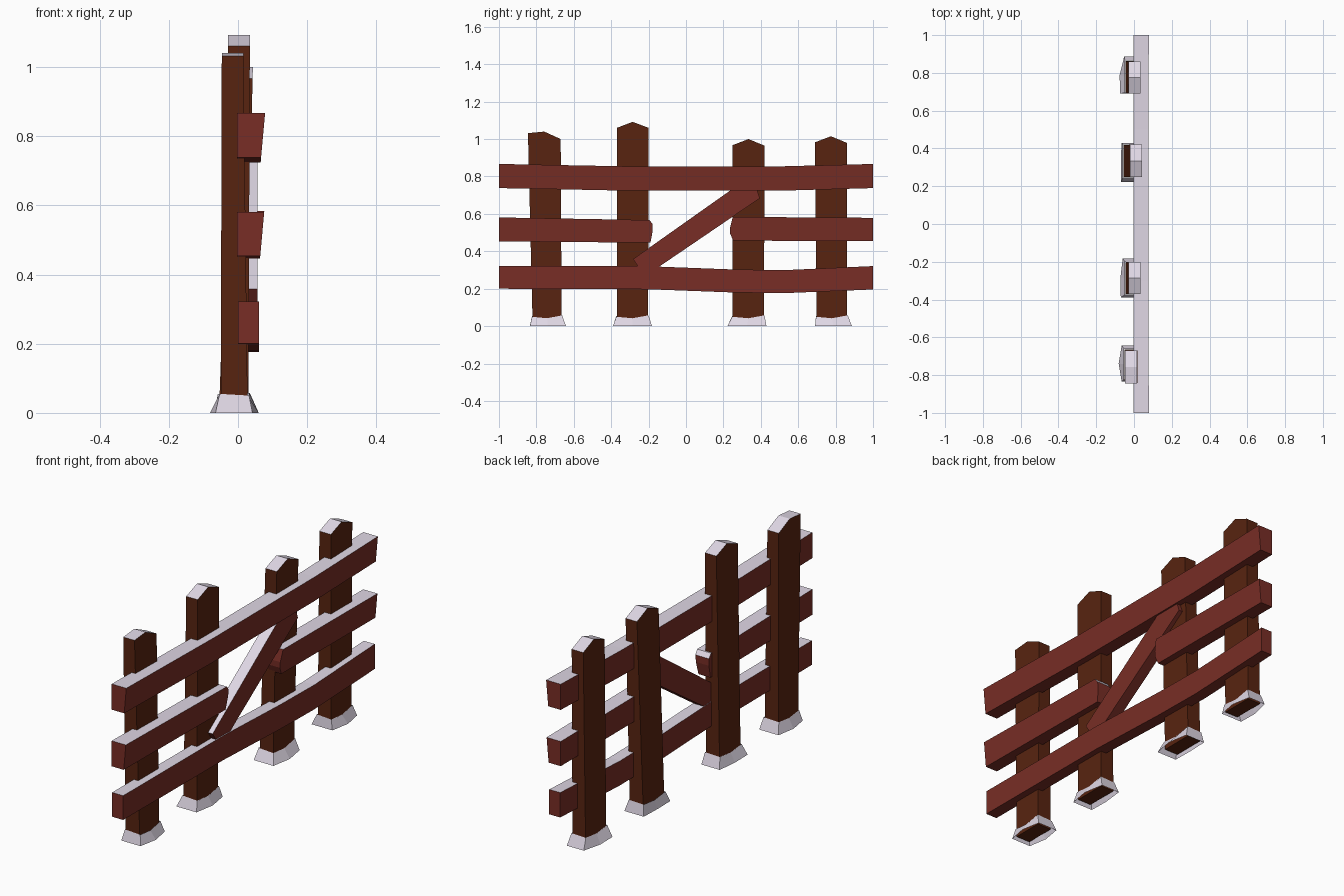
import bpy, bmesh

if "Cube" in bpy.data.objects:
    bpy.data.objects.remove(bpy.data.objects["Cube"])

def material(name, rgb):
    m = bpy.data.materials.new(name)
    m.diffuse_color = (*rgb, 1)
    m.use_nodes = True
    m.node_tree.nodes["Principled BSDF"].inputs["Base Color"].default_value = m.diffuse_color
    return m

BROWN = material("dark_brown_wood", (0.098, 0.0175, 0.0053))
RED = material("red_brown_wood", (0.19, 0.027, 0.019))
SNOW = material("snow", (0.74, 0.68, 0.78))

def finish(name, bm, mats):
    bmesh.ops.recalc_face_normals(bm, faces=bm.faces[:])
    # upward faces carry snow
    if len(mats) > 1:
        for f in bm.faces:
            f.normal_update()
            f.material_index = 1 if f.normal.z > 0.5 else 0
    me = bpy.data.meshes.new(name)
    bm.to_mesh(me)
    bm.free()
    for m in mats:
        me.materials.append(m)
    ob = bpy.data.objects.new(name, me)
    bpy.context.collection.objects.link(ob)

def loft(name, a, b, mats, caps=True):
    bm = bmesh.new()
    va = [bm.verts.new(p) for p in a]
    vb = [bm.verts.new(p) for p in b]
    n = len(va)
    for i in range(n):
        j = (i + 1) % n
        bm.faces.new((va[i], va[j], vb[j], vb[i]))
    if caps:
        bm.faces.new(va[::-1])
        bm.faces.new(vb)
    finish(name, bm, mats)

def board(name, outline, back, front, mats):
    """Side outline in (y, z), given depth by two functions of (y, z)."""
    loft(name, [(back(y, z), y, z) for y, z in outline],
         [(front(y, z), y, z) for y, z in outline], mats)

# posts: bottom y range, top y range, shoulder and peak heights, x range bottom, x range top
posts = [
    ((-.82, -.665), (-.845, -.67), (1.032, 1.04, 1.0), (-.05, .028), (-.047, .016)),
    ((-.37, -.203), (-.37, -.20), (1.06, 1.092, 1.06), (-.045, .03), (-.03, .034)),
    ((.25, .417), (.248, .42), (.967, 1.0, .965), (-.055, .02), (-.02, .043)),
    ((.698, .862), (.69, .86), (.983, 1.015, .98), (-.045, .028), (-.03, .034)),
]
# snow feet: y range, x of back at low and high y end
feet = [(-.835, -.642, -.065, -.065), (-.39, -.182, -.07, -.06),
        (.222, .43, -.068, -.066), (.69, .887, -.074, -.052)]

for i, (yb, yt, zt, xb, xt) in enumerate(posts):
    ym = (yt[0] + yt[1]) / 2
    outline = [(yb[0], .01), (yt[0], zt[0]), (ym, zt[1]), (yt[1], zt[2]), (yb[1], .01)]
    board(f"post_{i + 1}", outline,
          lambda y, z: xb[0] + (xt[0] - xb[0]) * z,
          lambda y, z: xb[1] + (xt[1] - xb[1]) * z, [BROWN, SNOW])
    # six-sided snow drift round the foot
    y0, y1, xa, xc = feet[i]
    m = (y0 + y1) / 2
    low = [(xa, y0, 0), (.042, y0, 0), (.06, m, 0), (.042, y1, 0),
           (xc, y1, 0), (min(xa, xc) - (.016 if i == 0 else .002), m, 0)]
    p, q = yb[0] - .003, yb[1] + .003
    l, r = xb[0] - .003, xb[1] + .004
    pm = (p + q) / 2
    high = [(l, p, .055), (r, p, .05), (r, pm, .042), (r, q, .058),
            (l, q, .055), (l, pm, .045)]
    loft(f"snow_foot_{i + 1}", low, high, [SNOW], caps=False)

# rails
WOOD = [RED, SNOW]
back = lambda y, z: -.003
board("top_rail",
      [(-1, .738), (-.3, .724), (.5, .724), (1, .738),
       (1, .867), (.5, .854), (-.3, .854), (-1, .867)],
      back, lambda y, z: .066 + .09 * (z - .73), WOOD)
mid_front = lambda y, z: .064 + .09 * (z - .45)
board("middle_rail_left",
      [(-1, .453), (-.19, .446), (-.178, .51), (-.178, .545), (-.195, .567), (-1, .581)],
      back, mid_front, WOOD)
board("middle_rail_right",
      [(.252, .457), (1, .455), (1, .579), (.25, .584), (.235, .525), (.236, .495)],
      back, mid_front, WOOD)
board("bottom_rail",
      [(-1, .2), (-.2, .197), (.25, .18), (.52, .176), (1, .196),
       (1, .321), (.52, .299), (.25, .303), (-.2, .32), (-1, .322)],
      lambda y, z: 0, lambda y, z: .061, WOOD)

# diagonal brace
board("brace",
      [(-.283, .358), (-.22, .266), (.395, .684), (.37, .755), (.3, .77)],
      lambda y, z: .002, lambda y, z: .057, WOOD)
